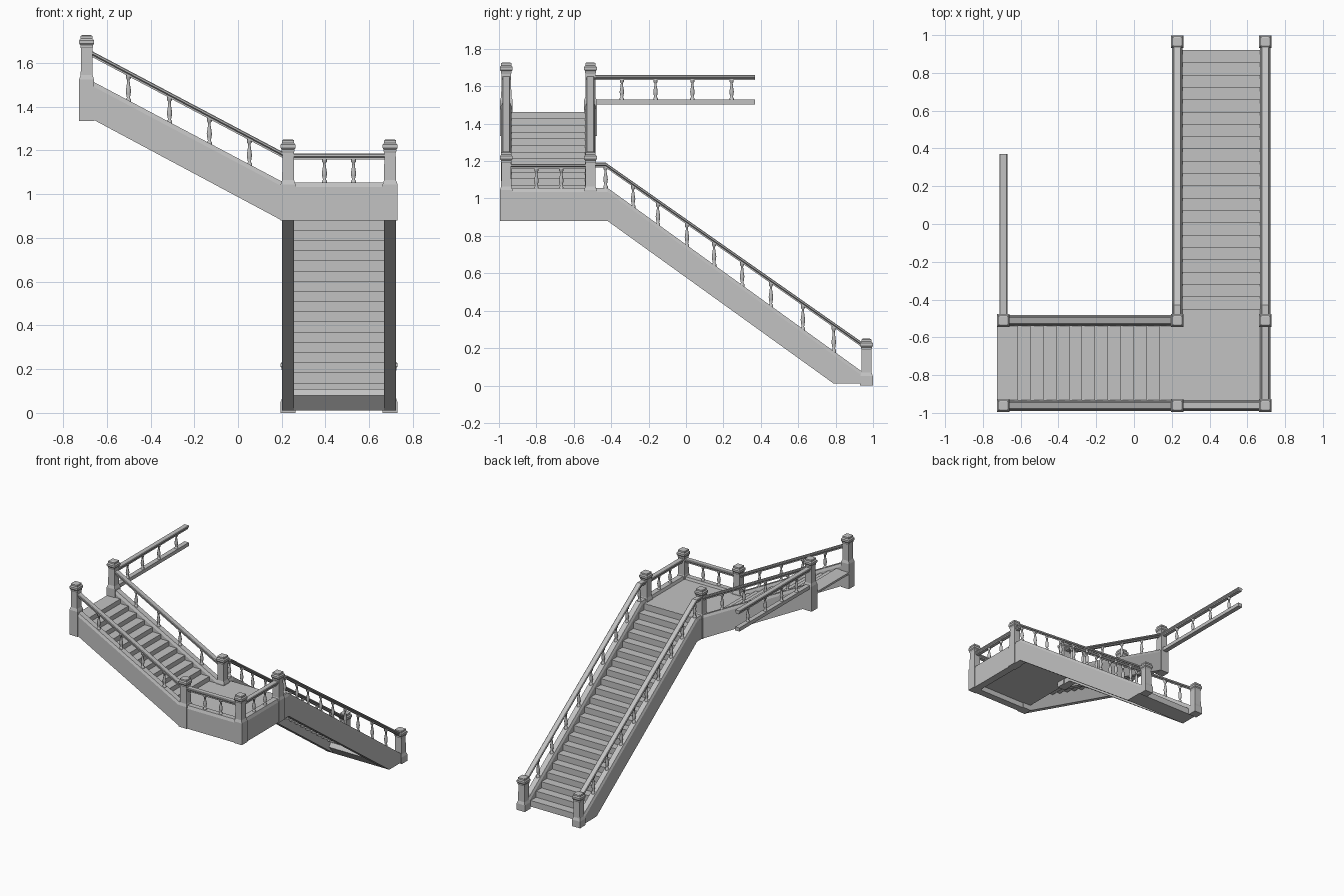
import bpy, bmesh, math
from mathutils import Vector

old = bpy.data.objects.get("Cube")
if old:
    bpy.data.objects.remove(old, do_unlink=True)

GREY = (0.54, 0.54, 0.54, 1)
stone = bpy.data.materials.new("plain grey")
stone.use_nodes = True
stone.diffuse_color = GREY
stone.node_tree.nodes["Principled BSDF"].inputs["Base Color"].default_value = GREY


def loft(name, rings, smooth=False):
    """Skin a list of closed rings and cap both ends."""
    bm = bmesh.new()
    rows = [[bm.verts.new(p) for p in ring] for ring in rings]
    n = len(rows[0])
    for a, b in zip(rows, rows[1:]):
        for i in range(n):
            j = (i + 1) % n
            bm.faces.new((a[i], a[j], b[j], b[i]))
    bm.faces.new(rows[0])
    bm.faces.new(rows[-1])
    bmesh.ops.recalc_face_normals(bm, faces=bm.faces)
    mesh = bpy.data.meshes.new(name)
    bm.to_mesh(mesh)
    bm.free()
    mesh.materials.append(stone)
    ob = bpy.data.objects.new(name, mesh)
    bpy.context.collection.objects.link(ob)
    if smooth:
        for p in mesh.polygons:
            p.use_smooth = len(p.vertices) == 4


def slab(name, profile, axis, lo, hi):
    """Extrude a side profile (u, z) across the x or y axis."""
    def put(u, z, w):
        return (w, u, z) if axis == "x" else (u, w, z)
    loft(name, [[put(u, z, w) for u, z in profile] for w in (lo, hi)])


def sweep(name, path, section, along):
    """Run a moulding section (side, height) along a path, ends kept plumb."""
    side = Vector((1, 0, 0)) if along == "y" else Vector((0, 1, 0))
    loft(name, [[Vector(p) + side * s + Vector((0, 0, h)) for s, h in section] for p in path])


def mirrored(half):
    return half + [(-s, h) for s, h in reversed(half)]


RAIL = mirrored([(0.013, -0.027), (0.013, -0.018), (0.021, -0.012), (0.021, -0.004), (0.017, 0)])
CAP = mirrored([(0.028, -0.03), (0.028, -0.022), (0.02, 0)])
BAR = mirrored([(0.018, -0.027), (0.018, 0)])


def post(name, x, y, bottom, base_top, top):
    steps = [(0.034, bottom), (0.034, base_top - 0.02), (0.027, base_top),
             (0.026, top - 0.06), (0.029, top - 0.054), (0.029, top - 0.046),
             (0.034, top - 0.039), (0.034, top - 0.024), (0.027, top - 0.016),
             (0.027, top - 0.004), (0.02, top)]
    loft(name, [[(x + i * h, y + j * h, z) for i, j in ((-1, -1), (1, -1), (1, 1), (-1, 1))]
                for h, z in steps])


def baluster(name, x, y, bottom, top):
    shape = [(0.013, 0), (0.013, 0.1), (0.007, 0.14), (0.011, 0.28), (0.013, 0.4),
             (0.007, 0.68), (0.006, 0.8), (0.012, 0.85), (0.012, 1)]
    turns = [math.tau * (k + 0.5) / 8 for k in range(8)]
    loft(name, [[(x + r * math.cos(t), y + r * math.sin(t), bottom + f * (top - bottom))
                 for t in turns] for r, f in shape], smooth=True)


def stairs(start, run, rise, count, ground, end, thick):
    """Folded sheet of treads and risers climbing towards negative u."""
    upper = []
    for i in range(count):
        u = start - i * run
        upper += [(u, ground + i * rise), (u, ground + (i + 1) * rise)]
    upper.append((end, ground + count * rise))
    lower = [(max(u - thick, end), max(z - thick, ground)) for u, z in reversed(upper[1:])]
    return upper + lower + [(start - thick, ground)] * (lower[-1][1] > ground)


LEFT, INNER, TOP_X = 0.695, 0.229, -0.692
FRONT, BACK, FOOT = -0.961, -0.511, 0.965
T = 0.028  # half thickness of the side boards
FLOOR = 1.036

# Lower flight with its closed foot, landing, and upper flight
slab("lower_steps", stairs(0.92, 0.0652, 0.0466, 22, 0.01, -0.465, 0.015),
     "x", INNER + T - 0.003, LEFT - T + 0.003)
slab("lower_foot", [(0.915, 0.01), (0.79, 0.01), (0.73, 0.08), (0.75, 0.11), (0.9, 0.02)],
     "x", INNER + T - 0.003, LEFT - T + 0.003)
slab("landing", [(-0.96, 0.92), (-0.45, 0.92), (-0.45, FLOOR), (-0.96, FLOOR)], "x", 0.2, LEFT)
slab("landing_edge", [(0.12, 1.01), (0.22, 1.01), (0.22, FLOOR), (0.12, FLOOR)],
     "y", FRONT + T - 0.003, BACK - T + 0.003)
slab("upper_steps", stairs(0.135, 0.0682, 0.0355, 12, FLOOR, -0.725, 0.015),
     "y", FRONT + T - 0.003, BACK - T + 0.003)

# Lower flight sides: board, ledge, handrail and balusters
for label, x, begin in (("left", LEFT, -0.985), ("inner", INNER, -0.538)):
    slab("lower_board_" + label,
         [(begin, 0.88), (-0.42, 0.88), (0.79, 0.01), (0.99, 0.01), (0.99, 0.045),
          (0.94, 0.045), (-0.42, 1.028), (begin, 1.028)], "x", x - T, x + T)
    sweep("lower_ledge_" + label, [(x, begin, 1.057), (x, -0.42, 1.057), (x, 0.94, 0.075)], CAP, "y")
    sweep("lower_rail_" + label, [(x, BACK, 1.192), (x, -0.43, 1.192), (x, FOOT, 0.215)], RAIL, "y")
    for y in (-0.43, -0.283, -0.15, 0.005, 0.15, 0.3, 0.454, 0.625, 0.79):
        k = (y + 0.43) / (FOOT + 0.43)
        baluster("lower_baluster_" + label, x, y, 1.055 - k * 1.005, 1.175 - k * 0.977)

# Upper flight sides
for label, y in (("front", FRONT), ("back", BACK)):
    slab("upper_board_" + label,
         [(-0.725, 1.337), (-0.655, 1.337), (0.2, 0.88), (0.23, 0.88), (0.23, 1.015),
          (-0.665, 1.487), (-0.725, 1.487)], "y", y - T, y + T)
    sweep("upper_ledge_" + label, [(-0.69, y, 1.529), (0.23, y, 1.042)], CAP, "x")
    sweep("upper_rail_" + label, [(-0.69, y, 1.666), (INNER, y, 1.18)], RAIL, "x")
    for x in (-0.501, -0.313, -0.131, 0.052):
        k = (x + 0.69) / 0.917
        baluster("upper_baluster_" + label, x, y, 1.522 - k * 0.486, 1.648 - k * 0.486)

# Landing guard along the front and the left
slab("landing_board_front", [(0.2, 0.88), (0.72, 0.88), (0.72, 1.028), (0.2, 1.028)],
     "y", FRONT - T, FRONT + T)
sweep("landing_ledge_front", [(INNER, FRONT, 1.054), (LEFT, FRONT, 1.054)], CAP, "x")
sweep("landing_rail_front", [(INNER, FRONT, 1.185), (LEFT, FRONT, 1.185)], RAIL, "x")
sweep("landing_rail_left", [(LEFT, FRONT, 1.185), (LEFT, BACK, 1.185)], RAIL, "y")
for x in (0.395, 0.528):
    baluster("landing_baluster_front", x, FRONT, 1.05, 1.165)
for y in (-0.80, -0.667):
    baluster("landing_baluster_left", LEFT, y, 1.05, 1.165)

# Gallery railing at the top
sweep("gallery_bottom_bar", [(TOP_X, BACK, 1.53), (TOP_X, 0.37, 1.53)], BAR, "y")
sweep("gallery_rail", [(TOP_X, BACK, 1.66), (TOP_X, 0.37, 1.66)], RAIL, "y")
for y in (-0.343, -0.163, 0.034, 0.244):
    baluster("gallery_baluster", TOP_X, y, 1.525, 1.64)

# Newel posts
for x in (INNER, LEFT):
    post("foot_post", x, FOOT, 0.0, 0.07, 0.25)
    for y in (FRONT, BACK):
        post("landing_post", x, y, 0.88, 1.065, 1.25)
for y in (FRONT, BACK):
    post("top_post", TOP_X, y, 1.335, 1.545, 1.727)
